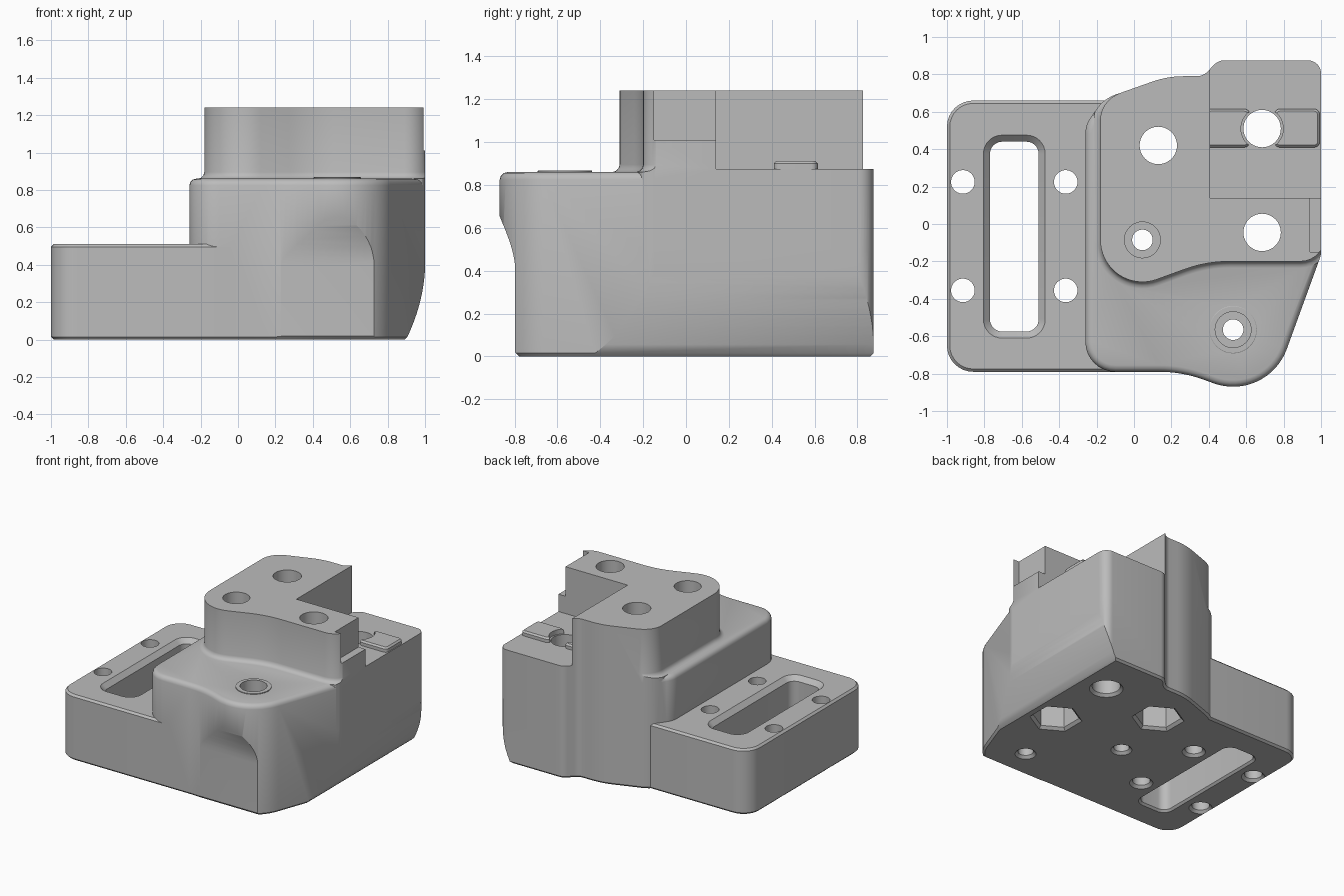
import bpy, bmesh, math
from mathutils import Vector

if "Cube" in bpy.data.objects:
    bpy.data.objects.remove(bpy.data.objects["Cube"])

grey = bpy.data.materials.new("plain_grey")
grey.use_nodes = True
COLOUR = (0.5, 0.5, 0.5, 1)
grey.diffuse_color = COLOUR
grey.node_tree.nodes["Principled BSDF"].inputs["Base Color"].default_value = COLOUR


def arc(cx, cy, r, start, end, n=16):
    """Points on an arc, angles in degrees, as sharp outline corners."""
    angles = [math.radians(start + (end - start) * i / n) for i in range(n + 1)]
    return [(cx + r * math.cos(a), cy + r * math.sin(a), 0) for a in angles]


def rounded(corners, n=8):
    """Outline from (x, y, corner radius) points, counter-clockwise."""
    out = []
    for i, (x, y, r) in enumerate(corners):
        p = Vector((x, y))
        if r == 0:
            out.append(p)
            continue
        a = (Vector(corners[i - 1][:2]) - p).normalized()
        b = (Vector(corners[(i + 1) % len(corners)][:2]) - p).normalized()
        half = a.angle(b) / 2
        centre = p + (a + b).normalized() * (r / math.sin(half))
        start = p + a * (r / math.tan(half)) - centre
        end = p + b * (r / math.tan(half)) - centre
        turn = math.pi - 2 * half
        for k in range(n + 1):
            t = k / n
            out.append(centre + (start * math.sin((1 - t) * turn)
                                 + end * math.sin(t * turn)) / math.sin(turn))
    return out


def rectangle(x0, x1, y0, y1, r=0):
    return rounded([(x0, y0, r), (x1, y0, r), (x1, y1, r), (x0, y1, r)])


def circle(x, y, r, sides=40, turn=0):
    return rounded(arc(x, y, r, turn, turn + 360, sides)[:-1])


def inset(points, d):
    """Move an outline inward by d (outward when negative)."""
    out = []
    for i, p in enumerate(points):
        u = (p - points[i - 1]).normalized()
        v = (points[(i + 1) % len(points)] - p).normalized()
        normal = Vector((-u.y - v.y, u.x + v.x)).normalized()
        out.append(p + normal * d / max(0.3, normal.dot(Vector((-u.y, u.x)))))
    return out


def loft(name, outline, levels, place=lambda x, y, z: (x, y, z)):
    """Closed solid through (height, inset) levels of one outline."""
    bm = bmesh.new()
    rings = [[bm.verts.new(place(p.x, p.y, z)) for p in inset(outline, d)]
             for z, d in levels]
    n = len(outline)
    for low, high in zip(rings, rings[1:]):
        for i in range(n):
            j = (i + 1) % n
            bm.faces.new((low[i], low[j], high[j], high[i]))
    bm.faces.new(rings[0][::-1])
    bm.faces.new(rings[-1])
    bmesh.ops.recalc_face_normals(bm, faces=bm.faces)
    mesh = bpy.data.meshes.new(name)
    bm.to_mesh(mesh)
    bm.free()
    mesh.materials.append(grey)
    obj = bpy.data.objects.new(name, mesh)
    bpy.context.collection.objects.link(obj)
    return obj


def combine(target, other, operation):
    """Apply a boolean and discard the second solid."""
    mod = target.modifiers.new("combine", "BOOLEAN")
    mod.operation, mod.solver, mod.object = operation, "EXACT", other
    bpy.context.view_layer.update()
    bpy.context.view_layer.objects.active = target
    bpy.ops.object.modifier_apply(modifier=mod.name)
    bpy.data.objects.remove(other)


def box(x0, x1, y0, y1, z0, z1):
    return loft("cutter", rectangle(x0, x1, y0, y1), [(z0, 0), (z1, 0)])


TOP, LEDGE, PAD, DECK = 1.24, 0.86, 0.875, 0.51

# Main block outline with the front lobe and the curved back
block = rounded(
    [(-0.26, -0.79, 0.16), (0.256, -0.79, 0.7)]
    + arc(0.53, -0.565, 0.305, -110, -20)
    + [(1, -0.166, 0.1), (1, 0.875, 0.07), (0.45, 0.875, 0.08),
       (0.37, 0.79, 0.08), (0.18, 0.79, 0.5), (-0.16, 0.67, 0.2),
       (-0.26, 0.53, 0.15)])
body = loft("bracket_body", block,
            [(0, 0.015), (0.015, 0), (0.825, 0), (0.842, 0.005),
             (0.855, 0.018), (LEDGE, 0.035)])

# Upper block with a fillet at its foot, trimmed by the main outline
tower_outline = rounded(
    arc(0.045, -0.085, 0.225, 180, 290)
    + [(0.387, -0.2, 0.7), (1.02, -0.2, 0.13), (1.02, 0.95, 0),
       (0, 0.95, 0), (0, 0.74, 0), (-0.18, 0.645, 0.15)])
tower = loft("tower", tower_outline,
             [(0.5, -0.035), (LEDGE, -0.035), (0.865, -0.018),
              (0.878, -0.005), (0.895, 0), (TOP, 0)])
combine(tower, loft("trim", block, [(0.3, 0), (1.5, 0)]), "INTERSECT")
combine(body, tower, "UNION")

# Low side plate
plate = loft("plate", rectangle(-1, 0.1, -0.79, 0.66, 0.14),
             [(0, 0.015), (0.015, 0), (DECK - 0.015, 0), (DECK, 0.015)])
combine(body, plate, "UNION")

# Open back corner and the small side notch
combine(body, box(0.405, 1.2, 0.14, 1.2, PAD, 1.5), "DIFFERENCE")
combine(body, box(0.94, 1.2, -0.15, 0.3, 1.01, 1.5), "DIFFERENCE")

# Raised rails either side of the back hole
for x0, x1 in ((0.38, 0.62), (0.75, 0.993)):
    rail = loft("rail", rectangle(x0, x1, 0.41, 0.615, 0.03),
                [(0.8, 0), (0.9, 0), (0.912, 0.012)])
    combine(rail, loft("cutter", circle(0.685, 0.51, 0.113),
                       [(0.7, 0), (1, 0)]), "DIFFERENCE")
    combine(body, rail, "UNION")

# Raised ring on the front lobe
combine(body, loft("ring", circle(0.53, -0.565, 0.127),
                   [(0.8, 0), (0.866, 0), (0.868, 0.003)]), "UNION")

# Undercut along the side, curving out to full width
steps = [i / 10 for i in range(11)]
side = [Vector((0.88, -0.01))] + [
    Vector((1.001 - 0.095 * (1 - t) ** 2, 0.015 + 0.405 * t)) for t in steps]
side += [Vector((1.2, 0.42)), Vector((1.2, -0.01))]
combine(body, loft("cutter", side[::-1], [(-1.2, 0), (1.2, 0)],
                   lambda x, y, z: (x, z, y)), "DIFFERENCE")

# Undercut below the front lobe, an easing curve
front = [Vector((-0.77, -0.01)), Vector((-0.797, 0.018))] + [
    Vector((-0.797 - 0.075 * t * t * (1.6 - 0.6 * t), 0.4 + 0.26 * t)) for t in steps]
front += [Vector((-1.2, 0.66)), Vector((-1.2, -0.01))]
combine(body, loft("cutter", front, [(0.2, 0), (1.2, 0)],
                   lambda x, y, z: (z, x, y)), "DIFFERENCE")


def drill(outline, levels):
    combine(body, loft("cutter", outline, levels), "DIFFERENCE")


# Long slot, flared at the top
drill(rectangle(-0.77, -0.51, -0.575, 0.44, 0.065),
      [(-0.02, -0.035), (0.015, 0), (DECK - 0.035, 0), (DECK + 0.01, -0.045)])

# Four plate holes, flared below
for x in (-0.915, -0.365):
    for y in (-0.355, 0.225):
        drill(circle(x, y, 0.063), [(-0.02, -0.04), (0.02, 0), (0.7, 0)])

# Three large holes, two with hexagonal pockets below
for x, y, pocket in ((0.13, 0.42, True), (0.685, -0.045, True), (0.685, 0.51, False)):
    drill(circle(x, y, 0.1), [(-0.02, -0.04), (0.02, 0), (1.5, 0)])
    if pocket:
        drill(circle(x, y, 0.165, 6, 30), [(-0.02, -0.04), (0.02, 0), (0.35, 0)])

# Two counterbored screw holes
for x, y, top in ((0.53, -0.565, LEDGE), (0.045, -0.085, TOP)):
    drill(circle(x, y, 0.055), [(-0.02, -0.04), (0.02, 0), (1.5, 0)])
    drill(circle(x, y, 0.096), [(top - 0.2, 0), (1.5, 0)])

bpy.ops.object.select_all(action="DESELECT")
body.select_set(True)
bpy.context.view_layer.objects.active = body
bpy.ops.object.shade_smooth_by_angle(angle=math.radians(30))
